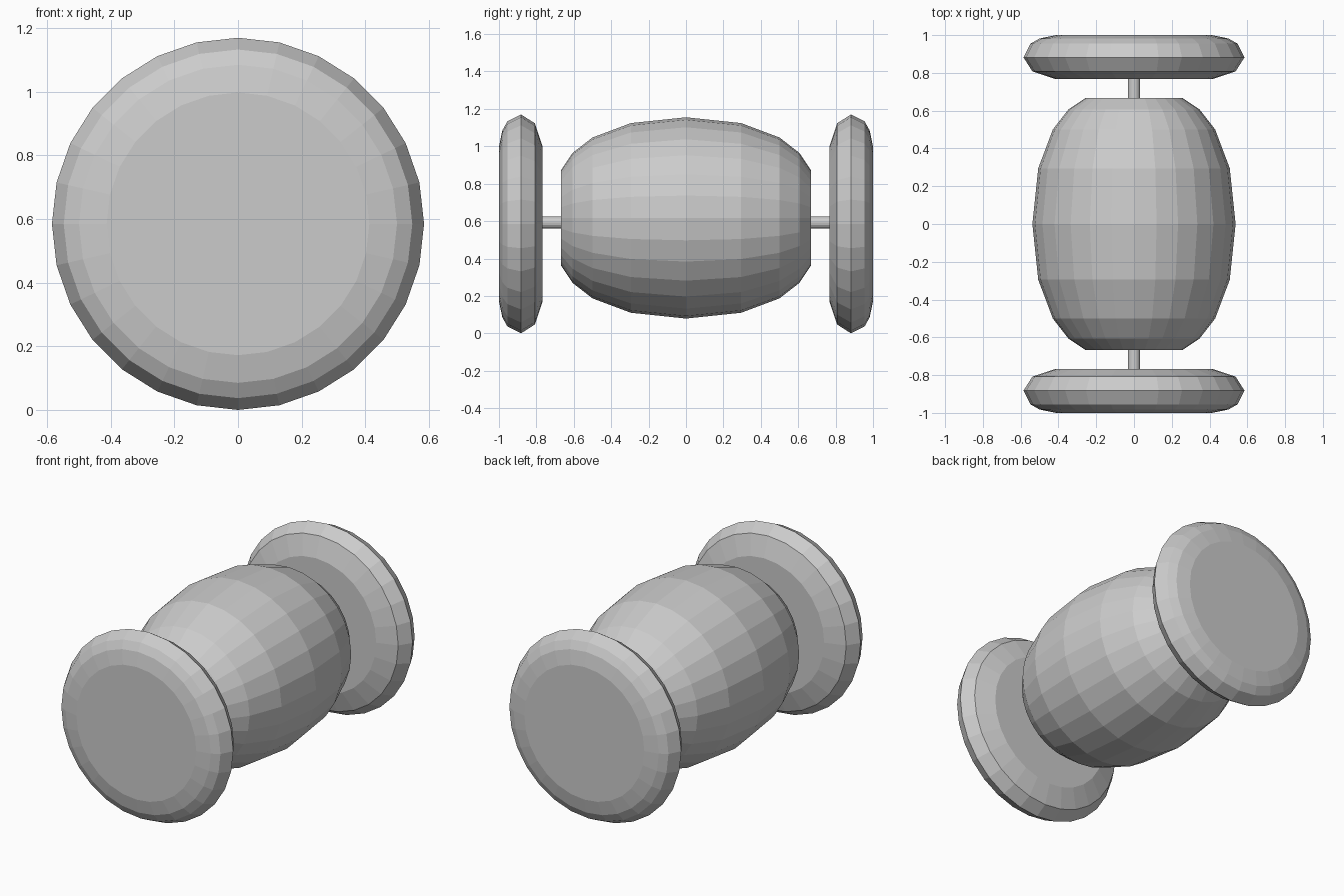
import bpy, bmesh, math

if "Cube" in bpy.data.objects:
    bpy.data.objects.remove(bpy.data.objects["Cube"])


def lathe_y(name, profile, z, sides):
    """Revolve (y, radius) points around a horizontal y axis at height z, with flat capped ends."""
    bm = bmesh.new()
    rings = []
    for y, r in profile:
        rings.append([bm.verts.new((r * math.cos(a), y, z + r * math.sin(a)))
                      for a in (2 * math.pi * i / sides for i in range(sides))])
    for a, b in zip(rings, rings[1:]):
        for i in range(sides):
            j = (i + 1) % sides
            bm.faces.new((a[i], a[j], b[j], b[i]))
    bm.faces.new(rings[0])
    bm.faces.new(rings[-1])
    bmesh.ops.recalc_face_normals(bm, faces=bm.faces)
    mesh = bpy.data.meshes.new(name)
    bm.to_mesh(mesh)
    bm.free()
    obj = bpy.data.objects.new(name, mesh)
    bpy.context.collection.objects.link(obj)
    return obj


# Barrel body, symmetric about y = 0
half = [(0.668, 0.255), (0.607, 0.347), (0.50, 0.43), (0.295, 0.507)]
barrel = [(-y, r) for y, r in half] + [(0, 0.538)] + half[::-1]
lathe_y("barrel_body", barrel, 0.617, 28)

# Rounded end wheels, front and back
wheel = [(0.767, 0.415), (0.808, 0.538), (0.882, 0.585),
         (0.955, 0.548), (0.982, 0.50), (1.0, 0.413)]
for name, side in (("front_wheel", -1), ("back_wheel", 1)):
    lathe_y(name, [(side * y, r) for y, r in wheel], 0.585, 28)

# Thin axle joining wheels and barrel
lathe_y("axle", [(-0.78, 0.032), (0.78, 0.032)], 0.592, 16)
